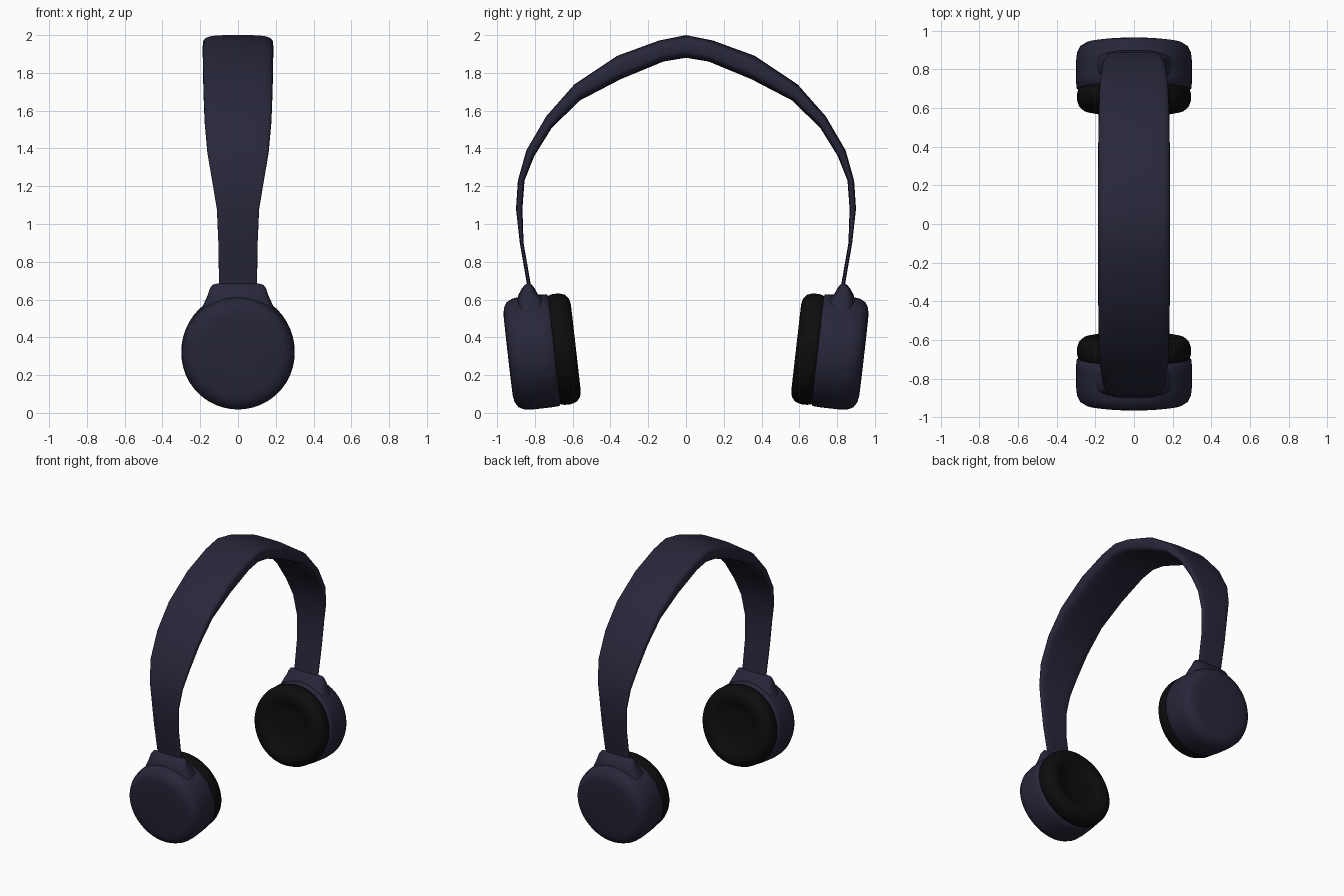
import bpy, bmesh, math
from mathutils import Matrix, Vector

cube = bpy.data.objects.get("Cube")
if cube:
    bpy.data.objects.remove(cube, do_unlink=True)


def material(name, rgb):
    mat = bpy.data.materials.new(name)
    mat.use_nodes = True
    mat.diffuse_color = (*rgb, 1)
    mat.node_tree.nodes["Principled BSDF"].inputs["Base Color"].default_value = (*rgb, 1)
    return mat


NAVY = material("dark navy", (0.02, 0.02, 0.042))
BLACK = material("soft black", (0.004, 0.004, 0.004))


def loft(name, rings, mat, angle, cap_end=True):
    """Skin closed rings of points, then mirror front to back."""
    bm = bmesh.new()
    loops = [[bm.verts.new(p) for p in ring] for ring in rings]
    for a, b in zip(loops, loops[1:]):
        for i in range(len(a)):
            j = (i + 1) % len(a)
            bm.faces.new((a[i], a[j], b[j], b[i]))
    bm.faces.new(loops[0])
    if cap_end:
        bm.faces.new(loops[-1])
    bmesh.ops.recalc_face_normals(bm, faces=bm.faces)
    mesh = bpy.data.meshes.new(name)
    bm.to_mesh(mesh)
    bm.free()
    mesh.materials.append(mat)
    obj = bpy.data.objects.new(name, mesh)
    bpy.context.collection.objects.link(obj)
    bpy.ops.object.select_all(action="DESELECT")
    obj.select_set(True)
    bpy.context.view_layer.objects.active = obj
    bpy.ops.object.shade_smooth_by_angle(angle=math.radians(angle))
    mirror = obj.modifiers.new("front and back", "MIRROR")
    mirror.use_axis = (False, True, False)
    return obj


def rounded(half_u, half_v, power, count=32):
    """Superellipse outline."""
    pts = []
    for i in range(count):
        a = 2 * math.pi * i / count
        c, s = math.cos(a), math.sin(a)
        pts.append((half_u * math.copysign(abs(c) ** power, c),
                    half_v * math.copysign(abs(s) ** power, s)))
    return pts


# Ear cups and cushions: turned profiles (radius, depth) on a tilted axis
TILT = Matrix.Translation((0, -0.943, 0.305)) @ Matrix.Rotation(math.radians(6.5), 4, "X")


def turned(name, profile, mat):
    rings = [[TILT @ Vector((r * math.cos(a), t, r * math.sin(a)))
              for a in (2 * math.pi * i / 48 for i in range(48))]
             for r, t in profile]
    return loft(name, rings, mat, 50)


turned("ear_cups", [(0.1, 0), (0.21, 0.001), (0.25, 0.007), (0.28, 0.025), (0.295, 0.055),
                    (0.3, 0.1), (0.3, 0.2), (0.298, 0.24), (0.285, 0.25)], NAVY)
turned("ear_cushions", [(0.27, 0.235), (0.288, 0.245), (0.295, 0.27), (0.295, 0.305),
                        (0.285, 0.335), (0.262, 0.355), (0.23, 0.362), (0.195, 0.357),
                        (0.165, 0.343), (0.14, 0.333), (0.06, 0.33)], BLACK)

# Collars joining cups to band: half width, outer y, inner y, height
collar = [(0.215, -0.9, -0.735, 0.5), (0.185, -0.897, -0.745, 0.57), (0.168, -0.893, -0.755, 0.605),
          (0.158, -0.885, -0.785, 0.63), (0.148, -0.868, -0.802, 0.66),
          (0.135, -0.853, -0.815, 0.678), (0.11, -0.842, -0.825, 0.685)]
loft("collars", [[(u, (y0 + y1) / 2 + v, z) for u, v in rounded(w, (y1 - y0) / 2, 0.6)]
                 for w, y0, y1, z in collar], NAVY, 60)

# Headband: outer y and z, inner y and z, half width, from collar to crown
band = [(-0.835, 0.64, -0.815, 0.64, 0.1), (-0.88, 0.9, -0.86, 0.9, 0.104),
        (-0.9, 1.08, -0.866, 1.08, 0.112), (-0.89, 1.23, -0.855, 1.23, 0.137),
        (-0.845, 1.39, -0.803, 1.36, 0.162), (-0.74, 1.57, -0.71, 1.51, 0.177),
        (-0.59, 1.74, -0.56, 1.655, 0.183), (-0.365, 1.89, -0.345, 1.767, 0.186),
        (-0.14, 1.972, -0.12, 1.86, 0.187), (0, 2.0, 0, 1.88, 0.187)]
rings = []
for oy, oz, iy, iz, w in band:
    outer, inner = Vector((0, oy, oz)), Vector((0, iy, iz))
    mid, half = (outer + inner) / 2, (outer - inner) / 2
    rings.append([mid + half * v + Vector((u, 0, 0)) for u, v in rounded(w, 1, 0.5)])
loft("headband", rings, NAVY, 80, cap_end=False)
